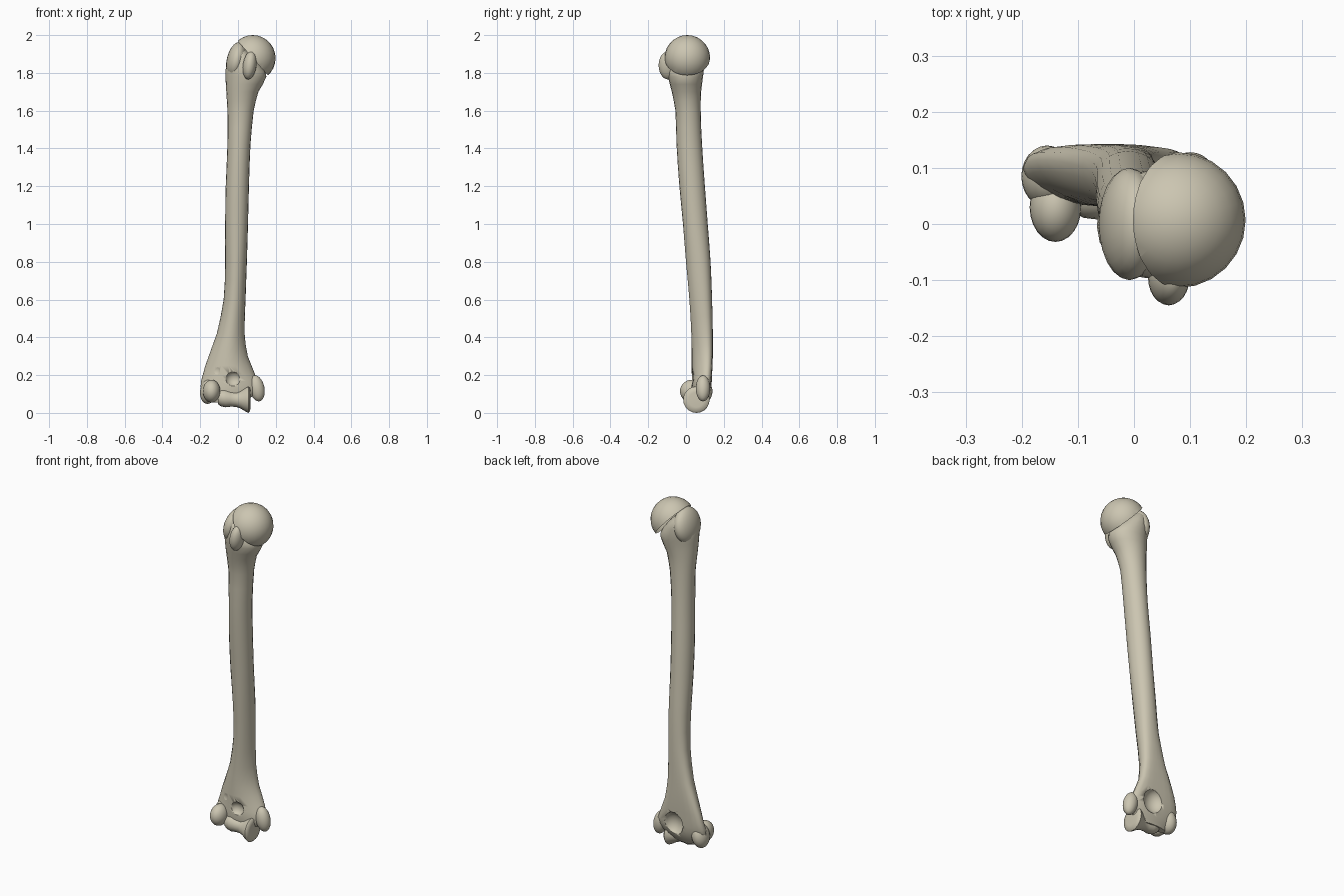
import bpy, bmesh, math
from mathutils import Vector, Matrix

cube = bpy.data.objects.get("Cube")
if cube:
    bpy.data.objects.remove(cube, do_unlink=True)

bone = bpy.data.materials.new("bone ivory")
bone.use_nodes = True
color = (0.60, 0.56, 0.44, 1)
bone.diffuse_color = color
bone.node_tree.nodes["Principled BSDF"].inputs["Base Color"].default_value = color


def finish(name, bm, angle=50):
    bmesh.ops.recalc_face_normals(bm, faces=bm.faces)
    mesh = bpy.data.meshes.new(name)
    bm.to_mesh(mesh)
    bm.free()
    mesh.materials.append(bone)
    ob = bpy.data.objects.new(name, mesh)
    bpy.context.collection.objects.link(ob)
    bpy.ops.object.select_all(action="DESELECT")
    ob.select_set(True)
    bpy.context.view_layer.objects.active = ob
    bpy.ops.object.shade_smooth_by_angle(angle=math.radians(angle))
    return ob


def skin(bm, rings):
    """Bridge a list of equal vertex rings and cap both ends."""
    n = len(rings[0])
    for a, b in zip(rings, rings[1:]):
        for i in range(n):
            j = (i + 1) % n
            bm.faces.new((a[i], a[j], b[j], b[i]))
    bm.faces.new(rings[0])
    bm.faces.new(rings[-1])


def ellipsoid(name, center, radii, tilt=0, axis="Y", cut=None):
    """Rounded lump, optionally sliced flat across its centre."""
    bm = bmesh.new()
    place = (Matrix.Translation(center) @ Matrix.Rotation(math.radians(tilt), 4, axis)
             @ Matrix.Diagonal((*radii, 1)))
    bmesh.ops.create_uvsphere(bm, u_segments=24, v_segments=14, radius=1, matrix=place)
    if cut:
        bmesh.ops.bisect_plane(bm, geom=bm.verts[:] + bm.edges[:] + bm.faces[:],
                               plane_co=center, plane_no=cut, clear_inner=True)
        edges = [e for e in bm.edges if e.is_boundary]
        bmesh.ops.holes_fill(bm, edges=edges, sides=0)
    return finish(name, bm)


# Shaft stations: height, right, left, front, back, flatness of the rear
stations = [
    (0.055, -0.15, 0.03, 0.05, 0.10, 0.0),
    (0.09, -0.185, 0.08, 0.035, 0.12, 0.1),
    (0.14, -0.198, 0.11, 0.03, 0.135, 0.3),
    (0.20, -0.187, 0.092, 0.03, 0.138, 0.5),
    (0.30, -0.155, 0.052, 0.03, 0.142, 0.5),
    (0.42, -0.112, 0.035, 0.028, 0.142, 0.4),
    (0.60, -0.076, 0.040, 0.018, 0.138, 0.25),
    (0.80, -0.068, 0.047, 0.0, 0.13, 0.15),
    (1.00, -0.068, 0.053, -0.016, 0.115, 0.0),
    (1.20, -0.065, 0.058, -0.035, 0.1, 0.0),
    (1.42, -0.056, 0.066, -0.050, 0.085, 0.0),
    (1.60, -0.056, 0.083, -0.056, 0.078, 0.0),
    (1.70, -0.062, 0.108, -0.075, 0.08, 0.0),
    (1.78, -0.066, 0.150, -0.095, 0.09, 0.0),
    (1.83, -0.064, 0.130, -0.098, 0.095, 0.0),
    (1.90, -0.045, 0.07, -0.085, 0.09, 0.0),
    (1.94, -0.02, 0.03, -0.05, 0.06, 0.0),
]
SIDES = 20


def smooth(p, q, r, s, t):
    """Catmull-Rom value between q and r."""
    return q + 0.5 * t * (r - p + t * (2 * p - 5 * q + 4 * r - s + t * (3 * (q - r) + s - p)))


bm = bmesh.new()
rings = []
for k in range(len(stations) - 1):
    quad = [stations[max(0, min(len(stations) - 1, k + d))] for d in (-1, 0, 1, 2)]
    for t in (0, 0.5):
        z0, z1 = quad[1][0], quad[2][0]
        vals = [smooth(*column, t) for column in list(zip(*quad))[1:]]
        rings.append((z0 + (z1 - z0) * t, *vals))
rings.append(stations[-1])
loops = []
for z, right, left, front, back, flat in rings:
    loop = []
    for i in range(SIDES):
        a = math.tau * i / SIDES
        c, s = math.cos(a), math.sin(a)
        loop.append(bm.verts.new(((left + right) / 2 + c * (left - right) / 2,
                                  (front + back) / 2 + (s + flat * c * c) * (back - front) / 2, z)))
    loops.append(loop)
skin(bm, loops)
shaft = finish("shaft", bm)

# Hollows above the elbow joint, front and back
for center, radii in [((-0.015, 0.15, 0.165), (0.062, 0.055, 0.07)),
                      ((-0.025, 0.02, 0.18), (0.042, 0.035, 0.04)),
                      ((-0.125, 0.015, 0.225), (0.04, 0.035, 0.045))]:
    cutter = ellipsoid("hollow_cutter", center, radii)
    cutter.hide_render = True
    mod = shaft.modifiers.new("hollow", "BOOLEAN")
    mod.operation = "DIFFERENCE"
    mod.solver = "EXACT"
    mod.object = cutter
    bpy.context.view_layer.objects.active = shaft
    bpy.ops.object.modifier_apply(modifier=mod.name)
    bpy.data.objects.remove(cutter, do_unlink=True)

# Upper end: ball and the two bumps beside it
ellipsoid("ball_head", (0.078, 0.007, 1.878), (0.121, 0.121, 0.122),
          cut=Vector((0.75, 0, 0.66)))
ellipsoid("greater_bump", (-0.008, 0.0, 1.865), (0.052, 0.1, 0.1), 12)
ellipsoid("lesser_bump", (0.062, -0.095, 1.84), (0.036, 0.05, 0.075), 8)

# Lower end: rounded knob, side bumps and grooved pulley
ellipsoid("front_knob", (-0.14, 0.03, 0.115), (0.046, 0.062, 0.06))
ellipsoid("outer_bump", (-0.155, 0.085, 0.115), (0.045, 0.055, 0.068), 10)
ellipsoid("inner_bump", (0.1, 0.09, 0.13), (0.04, 0.038, 0.07), -12)

pulley = [(-0.105, 0.035), (-0.09, 0.044), (-0.065, 0.047), (-0.04, 0.041), (-0.01, 0.039),
          (0.015, 0.047), (0.04, 0.063), (0.055, 0.07), (0.064, 0.062), (0.066, 0.04)]
bm = bmesh.new()
loops = []
for x, r in pulley:
    loops.append([bm.verts.new((x, 0.055 + r * math.cos(math.tau * i / SIDES),
                                0.072 - 0.1 * (x + 0.02) * (x < 0) - 0.002 * (x >= 0)
                                + r * math.sin(math.tau * i / SIDES))) for i in range(SIDES)])
skin(bm, loops)
finish("pulley_joint", bm)
